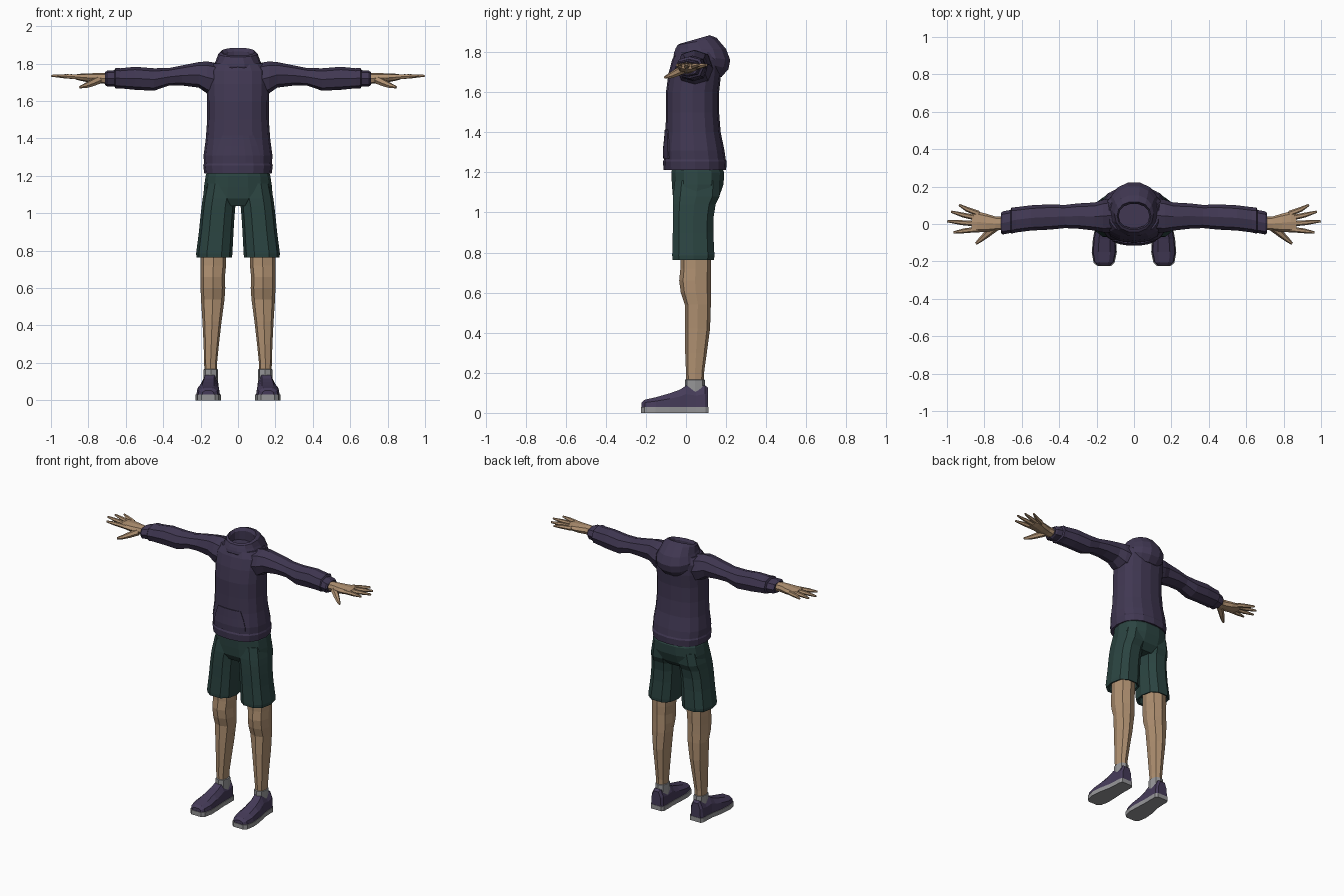
import bpy, bmesh, math
from mathutils import Vector


def material(name, rgb):
    m = bpy.data.materials.new(name)
    m.diffuse_color = (*rgb, 1)
    return m


PURPLE = material("dark purple cloth", (0.052, 0.039, 0.085))
SHOE = material("purple shoe", (0.060, 0.044, 0.100))
GREEN = material("dark green cloth", (0.024, 0.058, 0.053))
SKIN = material("skin", (0.43, 0.28, 0.165))
GREY = material("grey", (0.30, 0.30, 0.31))


def oval(a0, a1, b0, b1, n, p):
    """Squarish oval that fills the given bounds."""
    pts = []
    for i in range(n):
        t = 2 * math.pi * i / n
        c, s = math.cos(t), math.sin(t)
        a = math.copysign(abs(c) ** (2 / p), c)
        b = math.copysign(abs(s) ** (2 / p), s)
        pts.append(((a0 + a1) / 2 + a * (a1 - a0) / 2, (b0 + b1) / 2 + b * (b1 - b0) / 2))
    return pts


def stack_z(rows, n=8, p=2.5):
    return [[(a, b, z) for a, b in oval(x0, x1, y0, y1, n, p)] for z, x0, x1, y0, y1 in rows]


def stack_x(rows, n=8, p=2.4):
    return [[(x, a, b) for a, b in oval(y0, y1, z0, z1, n, p)] for x, y0, y1, z0, z1 in rows]


def tube(path, radii, n=6):
    pts = [Vector(q) for q in path]
    rings = []
    for i, q in enumerate(pts):
        d = pts[min(i + 1, len(pts) - 1)] - pts[max(i - 1, 0)]
        rot = d.to_track_quat('Z', 'Y')
        rings.append([q + rot @ Vector((a * radii[i], b * radii[i], 0))
                      for a, b in oval(-1, 1, -1, 1, n, 2)])
    return rings


def build(name, mat, *lofts, mirror=False):
    """Skin each list of rings, close both ends and make one object."""
    bm = bmesh.new()
    for rings in lofts:
        vs = [[bm.verts.new(q) for q in r] for r in rings]
        n = len(vs[0])
        for a, b in zip(vs, vs[1:]):
            for i in range(n):
                j = (i + 1) % n
                bm.faces.new((a[i], a[j], b[j], b[i]))
        bm.faces.new(vs[0])
        bm.faces.new(vs[-1])
    bmesh.ops.recalc_face_normals(bm, faces=bm.faces)
    return finish(name, mat, bm, mirror)


def finish(name, mat, bm, mirror=False):
    me = bpy.data.meshes.new(name)
    bm.to_mesh(me)
    bm.free()
    me.materials.append(mat)
    ob = bpy.data.objects.new(name, me)
    bpy.context.collection.objects.link(ob)
    if mirror:
        m = ob.modifiers.new("mirror", 'MIRROR')
        m.use_mirror_merge = False
    return ob


# hoodie body: height, half width, front, back
TORSO = [(1.215, .168, -.10, .185), (1.212, .180, -.112, .20), (1.255, .186, -.115, .203),
         (1.265, .182, -.110, .198), (1.31, .184, -.112, .192), (1.40, .172, -.102, .173),
         (1.50, .165, -.10, .165), (1.60, .165, -.10, .165), (1.69, .168, -.088, .175),
         (1.76, .165, -.07, .175), (1.80, .135, -.052, .165)]
build("hoodie_body", PURPLE, stack_z([(z, -w, w, f, b) for z, w, f, b in TORSO], 16, 2.4))


# front pocket: a thin plate that follows the belly
def belly(x, z):
    for (z0, w0, f0, b0), (z1, w1, f1, b1) in zip(TORSO[2:], TORSO[3:]):
        if z0 <= z <= z1:
            t = (z - z0) / (z1 - z0)
            w, f, b = (u + (v - u) * t for u, v in ((w0, w1), (f0, f1), (b0, b1)))
            return (f + b) / 2 - (b - f) / 2 * (1 - abs(x / w) ** 2.4) ** (1 / 2.4)


bm = bmesh.new()
grid = [[bm.verts.new((k * w, belly(k * w, z) - .004, z)) for k in (-1, -.67, -.33, 0, .33, .67, 1)]
        for z, w in ((1.27, .118), (1.31, .118), (1.36, .105), (1.415, .085))]
for lo, hi in zip(grid, grid[1:]):
    for i in range(6):
        bm.faces.new((lo[i], lo[i + 1], hi[i + 1], hi[i]))
pocket = finish("front_pocket", PURPLE, bm)
pocket.modifiers.new("thickness", 'SOLIDIFY').thickness = .009

# lowered hood: tilted rings (half width, front, back, front height, back height)
hood = []
for w, f, b, zf, zb in [(.115, -.05, .18, 1.75, 1.675), (.135, -.065, .215, 1.785, 1.715),
                        (.135, -.062, .224, 1.80, 1.76), (.118, -.055, .203, 1.818, 1.815),
                        (.105, -.045, .155, 1.835, 1.872), (.090, -.030, .120, 1.842, 1.885),
                        (.082, -.022, .108, 1.825, 1.865), (.085, -.022, .11, 1.78, 1.79)]:
    hood.append([(x, y, zf + (zb - zf) * (y - f) / (b - f)) for x, y in oval(-w, w, f, b, 14, 2.2)])
build("hood", PURPLE, hood)

# sleeves with gathered cuffs
build("sleeve", PURPLE, stack_x([
    (.10, -.045, .14, 1.62, 1.80), (.165, -.045, .13, 1.64, 1.812), (.21, -.035, .115, 1.672, 1.808),
    (.30, -.025, .11, 1.683, 1.79), (.37, -.022, .102, 1.682, 1.776), (.45, -.03, .105, 1.655, 1.775),
    (.55, -.035, .10, 1.66, 1.783), (.63, -.045, .09, 1.668, 1.775), (.655, -.052, .088, 1.668, 1.778),
    (.66, -.048, .075, 1.678, 1.765), (.70, -.056, .068, 1.678, 1.762), (.71, -.05, .06, 1.685, 1.755),
    (.705, -.04, .05, 1.69, 1.75)]), mirror=True)

# hands: palm, four fingers and a thumb
palm = stack_x([(.69, -.032, .038, 1.69, 1.748), (.74, -.034, .04, 1.695, 1.75),
                (.79, -.042, .055, 1.698, 1.748), (.84, -.045, .068, 1.708, 1.746),
                (.868, -.038, .058, 1.715, 1.742)])
digits = [tube([(.83, y0, 1.727), ((.83 + x1) / 2 + .01, (y0 + y1) / 2, 1.732), (x1, y1, 1.735)],
               [.015, .013, .006])
          for y0, x1, y1 in ((.055, .935, .102), (.03, .978, .066), (.0, .998, .015), (-.028, .965, -.045))]
thumb = tube([(.745, -.02, 1.712), (.79, -.058, 1.692), (.82, -.084, 1.68), (.845, -.105, 1.674)],
             [.022, .018, .013, .007])
build("hand", SKIN, palm, *digits, thumb, mirror=True)

# shorts: seat and two wide legs
build("shorts_seat", GREEN, stack_z([
    (1.25, -.155, .155, -.065, .17), (1.20, -.173, .173, -.076, .193), (1.14, -.182, .182, -.073, .19),
    (1.08, -.185, .185, -.068, .168), (1.04, -.11, .11, -.045, .13)], 14, 2.5))
build("shorts_leg", GREEN, stack_z([
    (1.16, .005, .172, -.06, .175), (1.08, .006, .189, -.069, .172), (1.04, .014, .194, -.07, .152),
    (.98, .019, .201, -.07, .142), (.90, .024, .209, -.07, .14), (.785, .030, .224, -.073, .146),
    (.764, .032, .222, -.071, .144), (.768, .045, .208, -.055, .132), (.80, .05, .20, -.04, .125)],
    10, 2.6), mirror=True)

# bare legs
build("leg", SKIN, stack_z([
    (.82, .062, .200, -.028, .125), (.72, .064, .200, -.028, .125), (.66, .070, .200, -.034, .124),
    (.60, .068, .200, -.026, .124), (.54, .072, .198, -.006, .124), (.42, .088, .190, -.006, .120),
    (.30, .102, .184, -.004, .104), (.20, .112, .181, .0, .090), (.14, .114, .179, .002, .088)]),
    mirror=True)

# socks
build("sock", GREY, stack_z([(.09, .106, .184, -.006, .096), (.165, .107, .184, -.006, .094),
                             (.167, .115, .177, .002, .086)]), mirror=True)

# shoes: stations along the foot (y, inner side, outer side, top height)
FOOT = [(-.222, .128, .192, .052), (-.205, .108, .213, .066), (-.15, .096, .223, .078),
        (-.08, .098, .217, .098), (-.03, .101, .207, .116), (.0, .102, .20, .136),
        (.05, .101, .197, .124), (.095, .102, .196, .138), (.11, .114, .186, .125)]
upper, sole = [], []
for y, x0, x1, h in FOOT:
    w = x1 - x0
    m = .03 + (h - .03) * .6
    upper.append([(x0, y, .025), (x0 + .04 * w, y, m), (x0 + .25 * w, y, h),
                  (x1 - .25 * w, y, h), (x1 - .04 * w, y, m), (x1, y, .025)])
    x0, x1, y = x0 - .004, x1 + .003, y * 1.015
    sole.append([(x0, y, 0), (x0, y, .03), (x1, y, .03), (x1, y, 0)])
build("shoe_upper", SHOE, upper, mirror=True)
build("shoe_sole", GREY, sole, mirror=True)
